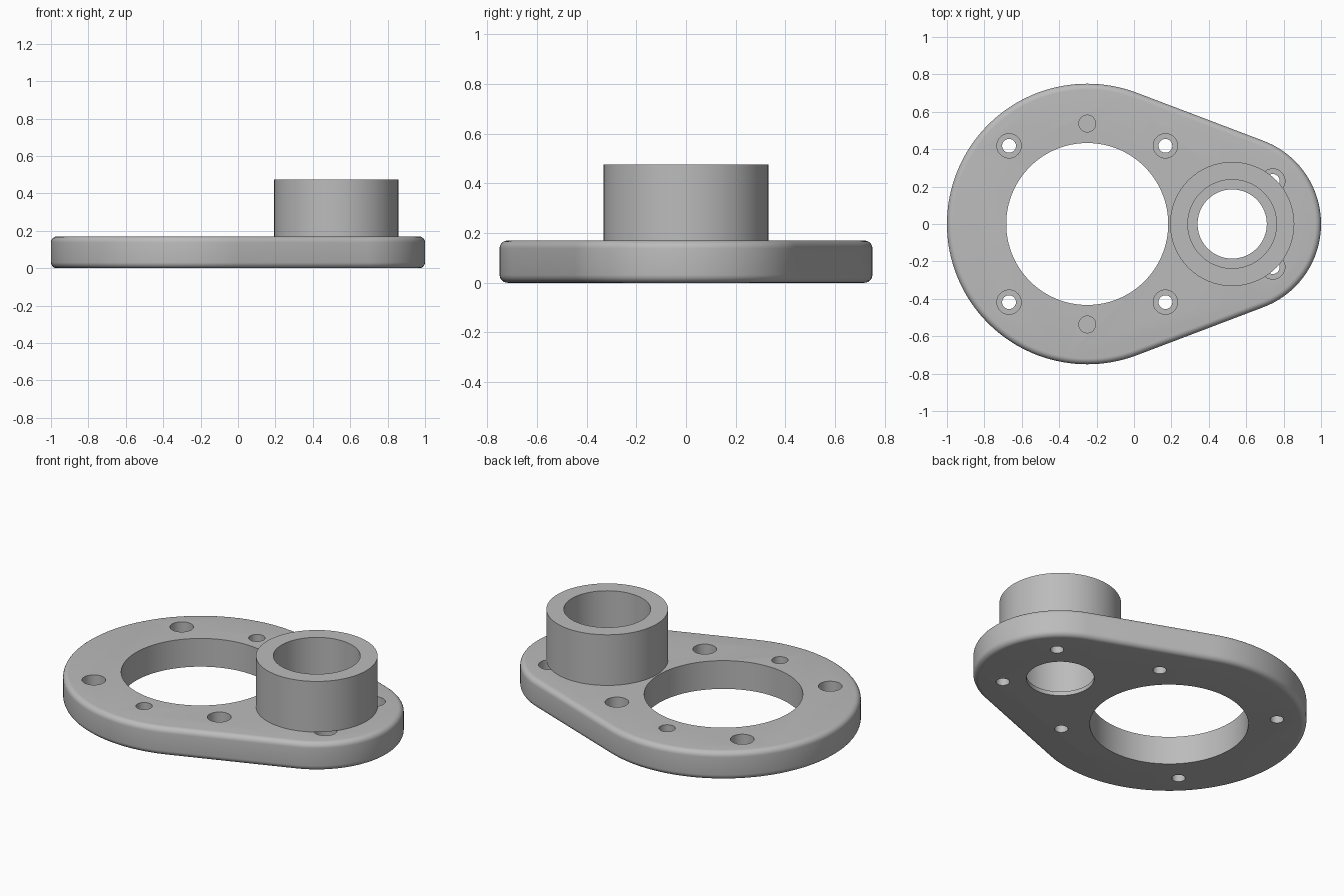
import bpy, bmesh, math

if "Cube" in bpy.data.objects:
    bpy.data.objects.remove(bpy.data.objects["Cube"])

PLATE_TOP, TUBE_TOP = 0.17, 0.475
BIG_X, BIG_R = -0.25, 0.75        # wide end of the plate
SMALL_X, SMALL_R = 0.525, 0.475   # narrow end, carries the tube
FILLET = 0.032

grey = bpy.data.materials.new("light_grey")
grey.diffuse_color = (0.5, 0.5, 0.5, 1)
grey.use_nodes = True
grey.node_tree.nodes["Principled BSDF"].inputs["Base Color"].default_value = grey.diffuse_color


def skin(bm, rings, closed=False):
    """Join successive rings of points; cap the ends unless the loop is closed."""
    loops = [[bm.verts.new(p) for p in ring] for ring in rings]
    n = len(loops[0])
    pairs = list(zip(loops, loops[1:] + loops[:1]))
    for a, b in pairs if closed else pairs[:-1]:
        for i in range(n):
            j = (i + 1) % n
            bm.faces.new((a[i], a[j], b[j], b[i]))
    if not closed:
        bm.faces.new(loops[0][::-1])
        bm.faces.new(loops[-1])


def turned(bm, x, y, profile, n=96, closed=False):
    """Revolve (radius, z) pairs about a vertical axis."""
    skin(bm, [[(x + r * math.cos(math.tau * i / n), y + r * math.sin(math.tau * i / n), z)
               for i in range(n)] for r, z in profile], closed)


def finish(name, bm):
    bmesh.ops.recalc_face_normals(bm, faces=bm.faces)
    mesh = bpy.data.meshes.new(name)
    bm.to_mesh(mesh)
    bm.free()
    mesh.materials.append(grey)
    ob = bpy.data.objects.new(name, mesh)
    bpy.context.collection.objects.link(ob)
    return ob


def smooth(ob):
    bpy.ops.object.select_all(action='DESELECT')
    ob.select_set(True)
    bpy.context.view_layer.objects.active = ob
    bpy.ops.object.shade_smooth_by_angle(angle=math.radians(30))


def outline(inset, z):
    """Two arcs joined by their common tangents."""
    t = math.acos((BIG_R - SMALL_R) / (SMALL_X - BIG_X))
    pts = []
    for cx, r, a0, a1, n in ((SMALL_X, SMALL_R, -t, t, 48),
                             (BIG_X, BIG_R, t, math.tau - t, 96)):
        for i in range(n + 1):
            a = a0 + (a1 - a0) * i / n
            pts.append((cx + (r - inset) * math.cos(a), (r - inset) * math.sin(a), z))
    return pts


# plate with rounded rims
steps = [math.pi / 2 * i / 6 for i in range(7)]
lower = [(FILLET * (1 - math.sin(a)), FILLET * (1 - math.cos(a))) for a in steps]
upper = [(d, PLATE_TOP - z) for d, z in reversed(lower)]
bm = bmesh.new()
skin(bm, [outline(d, z) for d, z in lower + upper])
plate = finish("plate", bm)

# openings: large hole, stepped bore, screw holes and blind pin holes
bm = bmesh.new()
turned(bm, BIG_X, 0, [(0.433, -0.1), (0.433, 0.3)], 128)
turned(bm, SMALL_X, 0, [(0.185, -0.1), (0.185, 0.025), (0.237, 0.025), (0.237, 0.3)])
for side in (-1, 1):
    for x, y in ((BIG_X - 0.418, 0.418), (BIG_X + 0.418, 0.418), (0.742, 0.23)):
        turned(bm, x, y * side, [(0.037, -0.1), (0.037, 0.07), (0.065, 0.07), (0.065, 0.3)], 32)
    turned(bm, BIG_X, 0.537 * side, [(0.045, 0.05), (0.045, 0.3)], 32)
cutter = finish("hole_cutter", bm)
cutter.hide_render = True

cut = plate.modifiers.new("holes", 'BOOLEAN')
cut.operation, cut.solver, cut.object = 'DIFFERENCE', 'EXACT', cutter
bpy.context.view_layer.objects.active = plate
bpy.ops.object.modifier_apply(modifier=cut.name)
bpy.data.objects.remove(cutter)
smooth(plate)

# bearing tube standing on the narrow end
bm = bmesh.new()
turned(bm, SMALL_X, 0, [(0.237, PLATE_TOP), (0.332, PLATE_TOP),
                        (0.332, TUBE_TOP), (0.237, TUBE_TOP)], closed=True)
smooth(finish("bearing_tube", bm))
